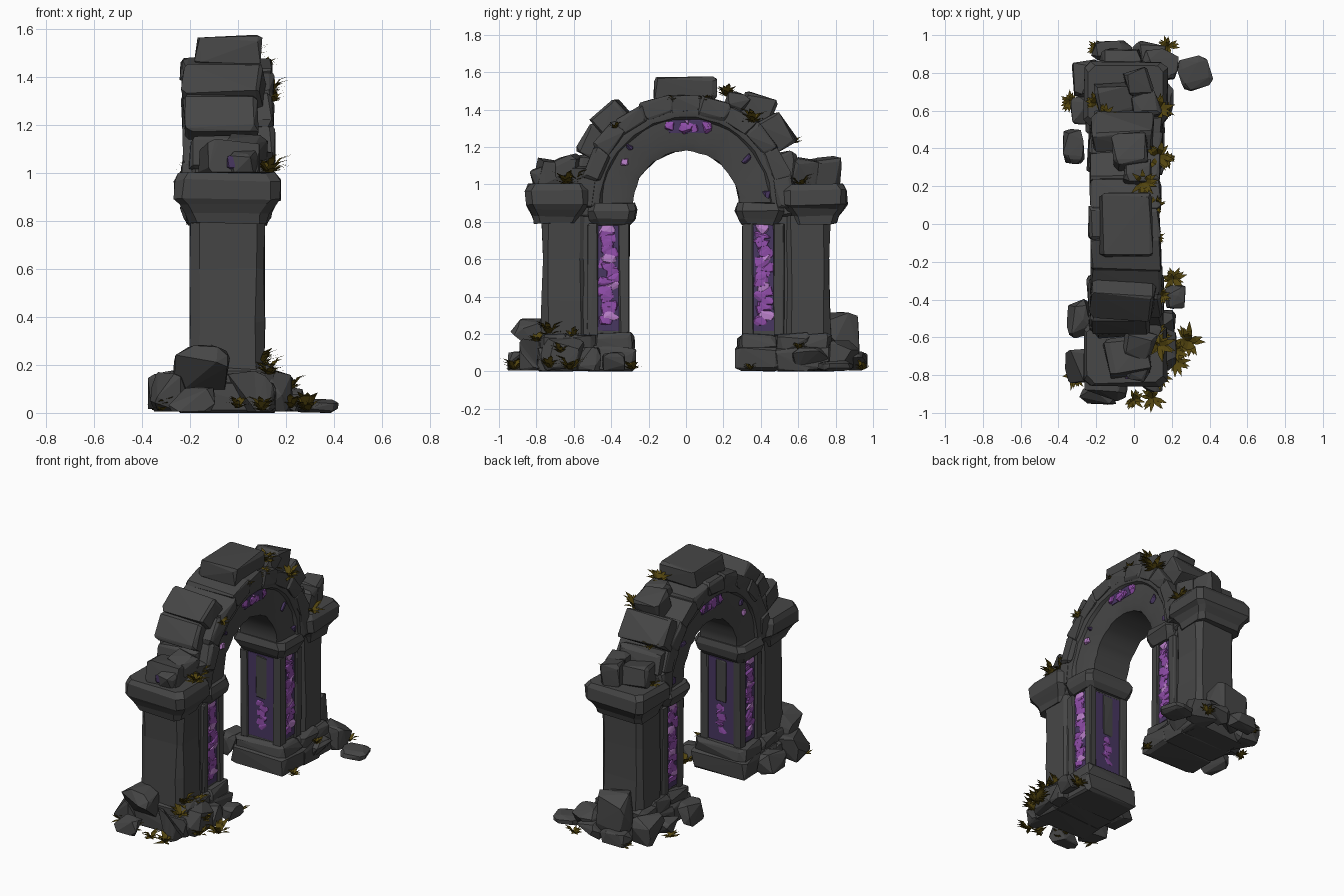
import bpy, bmesh, math, random
from mathutils import Vector, Euler

if "Cube" in bpy.data.objects:
    bpy.data.objects.remove(bpy.data.objects["Cube"])

random.seed(7)
CX = -0.045  # centre of the wall thickness


def material(name, rgb):
    m = bpy.data.materials.new(name)
    m.diffuse_color = (*rgb, 1)
    m.use_nodes = True
    m.node_tree.nodes["Principled BSDF"].inputs["Base Color"].default_value = m.diffuse_color
    return m


STONE = material("dark_stone", (0.062, 0.062, 0.062))
DEEP = material("deep_purple", (0.065, 0.038, 0.12))
GEM = material("purple_crystal", (0.28, 0.075, 0.40))
PALE = material("pale_crystal", (0.5, 0.22, 0.6))
GRASS = material("dry_grass", (0.09, 0.062, 0.005))


def finish(name, bm, mat):
    bmesh.ops.recalc_face_normals(bm, faces=bm.faces)
    me = bpy.data.meshes.new(name)
    bm.to_mesh(me)
    bm.free()
    me.materials.append(mat)
    ob = bpy.data.objects.new(name, me)
    bpy.context.collection.objects.link(ob)
    return ob


def hull(name, pts, mat=STONE):
    bm = bmesh.new()
    for p in pts:
        bm.verts.new(p)
    r = bmesh.ops.convex_hull(bm, input=bm.verts)
    junk = {g for k in ("geom_interior", "geom_unused") for g in r[k]
            if isinstance(g, bmesh.types.BMVert)}
    bmesh.ops.delete(bm, geom=list(junk), context='VERTS')
    return finish(name, bm, mat)


def block(name, c, size, chip=0.02, jit=0.006, mat=STONE, rot=(0, 0, 0), taper=0):
    """Hewn block: box whose corners are irregularly chipped."""
    R, h, pts = Euler(rot).to_matrix(), [s / 2 for s in size], []
    for i in range(8):
        s = [1 if i >> k & 1 else -1 for k in range(3)]
        for ax in range(3):
            p = Vector([s[k] * (h[k] - (0 if k == ax else min(chip, h[k] * .6) * random.uniform(.3, 1)))
                        for k in range(3)])
            p += Vector([random.uniform(-jit, jit) for _ in range(3)])
            if p.z < 0:
                p.y *= 1 - taper
            q = R @ p + Vector(c)
            q.z = max(q.z, 0)
            pts.append(q)
    return hull(name, pts, mat)


def boulder(name, c, size, mat=STONE, n=22):
    """Faceted boulder with boxy rounding, clipped by the ground."""
    pts = []
    for _ in range(n):
        d = Vector([random.gauss(0, 1) for _ in range(3)]).normalized()
        d = Vector([math.copysign(abs(v) ** .55, v) for v in d])
        p = Vector([c[k] + d[k] * size[k] * .5 for k in range(3)])
        p.z = max(p.z, 0.005)
        pts.append(p)
    return hull(name, pts, mat)


def loft(name, cy, rings):
    """Stack of chamfered rectangles: (z, half x, half y)."""
    bm = bmesh.new()
    loops = []
    for z, hx, hy in rings:
        k = .035
        out = [(hx, hy - k), (hx - k, hy), (-hx + k, hy), (-hx, hy - k),
               (-hx, -hy + k), (-hx + k, -hy), (hx - k, -hy), (hx, -hy + k)]
        loops.append([bm.verts.new((CX + x + random.uniform(-.006, .006), cy + y + random.uniform(-.006, .006),
                                    z + random.uniform(-.006, .006))) for x, y in out])
    for a, b in zip(loops, loops[1:]):
        for i in range(8):
            bm.faces.new((a[i], a[(i + 1) % 8], b[(i + 1) % 8], b[i]))
    bm.faces.new(loops[0])
    bm.faces.new(loops[-1])
    return finish(name, bm, STONE)


def tuft(c, r=0.08, n=22):
    """Clump of bent pointed blades."""
    bm = bmesh.new()
    c = Vector(c)
    for _ in range(n):
        a, up, L = random.uniform(0, 6.28), random.uniform(.1, 1.2), r * random.uniform(.6, 1.1)
        d = Vector((math.cos(a), math.sin(a), 0))
        w = Vector((-d.y, d.x, 0)) * r * .16
        mid = c + d * L * .5 + Vector((0, 0, L * .6 * up))
        tip = c + d * L + Vector((0, 0, L * .75 * up))
        v = [bm.verts.new(p) for p in (c - w * .6, c + w * .6, mid + w, mid - w, tip)]
        bm.faces.new(v[:4])
        bm.faces.new((v[3], v[2], v[4]))
    return finish("grass_tuft", bm, GRASS)


# Two pillars
for s in (-1, 1):
    block("pillar_core", (CX, s * .46, .48), (.27, .28, .76), .01)
    loft("outer_pilaster", s * .65, [(.15, .158, .125), (.38, .154, .122), (.6, .152, .12), (.83, .155, .122)])
    loft("outer_capital", s * .69, [(.79, .165, .12), (.83, .175, .13), (.87, .20, .155),
                                    (.89, .22, .17), (.97, .22, .17), (1.0, .20, .15)])
    loft("inner_impost", s * .395, [(.785, .16, .10), (.815, .18, .12), (.86, .195, .13), (.90, .18, .12)])
    block("capital_filler", (CX, s * .53, .93), (.30, .10, .20), .02)
    # stone footings
    for cy, w, hx in ((.385, .23, .40), (.57, .2, .41), (.70, .19, .41)):
        block("lower_footing", (CX, s * cy, .065), (hx, w, .13), .03, .01)
        block("upper_footing", (CX, s * cy, .155), (hx - .03, w - .02, .09), .035, .01)
    # purple niche on the side facing the opening
    block("inner_niche_panel", (CX, s * .318, .49), (.20, .008, .56), .003, 0, DEEP)
    block("inner_niche_slab", (CX, s * .314, .62), (.075, .008, .28), .01, .003)
    for i in range(6):
        boulder("niche_crystal", (CX + random.uniform(-.02, .02), s * .315, .29 + .03 * i),
                (.07, .014, .05), GEM, 12)
    for t in (-1, 1):
        x = CX + t * .135
        block("inner_corner_rib", (CX + t * .125, s * .331, .49), (.055, .058, .6), .01, .004)
        block("middle_rib", (CX + t * .13, s * .497, .49), (.05, .055, .6), .01, .004)
        block("side_niche_panel", (x, s * .415, .5), (.009, .13, .57), .003, 0, DEEP)
        # crystal column in the side niche
        for i in range(20):
            boulder("side_crystal", (x + t * .003, s * .413 + random.uniform(-.02, .02), .275 + .0255 * i),
                    (.026, random.uniform(.075, .1), .06), PALE if i % 6 == 1 else GEM, 14)

# Arch ring swept around the opening
ZC = .885
half = [(.285, .135), (.33, .15), (.45, .155), (.46, .172), (.50, .18), (.535, .17)]
prof = [(r, h) for r, h in half] + [(r, -h) for r, h in reversed(half)]
bm = bmesh.new()
rings = []
for i in range(25):
    a = math.pi * i / 24
    row = []
    for r, h in prof:
        q = r + random.uniform(-.005, .005)
        row.append(bm.verts.new((CX + h + random.uniform(-.004, .004), q * math.cos(a), ZC + q * math.sin(a) * 1.03)))
    rings.append(row)
n = len(prof)
for a, b in zip(rings, rings[1:]):
    for i in range(n):
        bm.faces.new((a[i], a[(i + 1) % n], b[(i + 1) % n], b[i]))
bm.faces.new(rings[0])
bm.faces.new(rings[-1])
ring = finish("arch_ring", bm, STONE)
bpy.context.view_layer.objects.active = ring
ring.select_set(True)
bpy.ops.object.shade_smooth_by_angle(angle=math.radians(30))

# Outer arch stones
N = 11
for i in range(N):
    a = math.pi * (i + .5) / N
    r = .53 + random.uniform(-.006, .01)
    block("arch_stone", (CX + random.uniform(-.008, .008), r * math.cos(a), ZC + r * math.sin(a) * 1.02),
          (.375, .178, .095), .022, .008, rot=(a - math.pi / 2, 0, 0), taper=.08)
block("keystone", (-.04, -.005, 1.51), (.27, .33, .12), .025, .008)
for c, size, rx in (((-.06, -.40, 1.355), (.33, .18, .13), .75), ((-.07, -.50, 1.23), (.30, .17, .11), 1.05),
                    ((-.02, .385, 1.40), (.18, .17, .14), -.35), ((-.06, .48, 1.275), (.32, .19, .14), -.95),
                    ((.02, .27, 1.44), (.14, .12, .09), -.4), ((-.05, .545, 1.10), (.30, .14, .10), -1.4),
                    ((-.06, -.545, 1.08), (.28, .14, .09), 1.4)):
    block("loose_arch_block", c, size, .025, .01, rot=(rx, 0, random.uniform(-.1, .1)))

# Purple crystals set in the arch faces
for t in (-1, 1):
    block("arch_purple_plate", (CX + t * .154, .015, 1.31), (.008, .22, .07), .015, .003, DEEP)
    for y, z, w, m in ((-.085, 1.31, .055, GEM), (.005, 1.31, .09, GEM), (.045, 1.30, .045, GEM),
                       (.11, 1.305, .065, GEM), (.0, 1.33, .03, PALE), (.12, 1.315, .03, PALE),
                       (-.33, 1.12, .045, PALE), (.32, 1.14, .06, DEEP), (.43, .945, .05, DEEP),
                       (-.30, 1.20, .04, DEEP)):
        boulder("arch_crystal", (CX + t * .155, y, z), (.03, w, w), m, 14)

# Rubble on the capitals
for c, size in (((-.03, -.70, 1.05), (.22, .20, .15)), ((.03, -.63, 1.10), (.15, .14, .10)),
                ((.02, -.77, 1.04), (.12, .10, .10)), ((-.10, .66, 1.05), (.20, .16, .14)),
                ((.02, .75, 1.06), (.13, .14, .16)), ((.06, .63, 1.06), (.14, .12, .15)),
                ((.05, -.56, 1.03), (.16, .10, .14))):
    block("capital_rubble", c, size, .03, .012, rot=(random.uniform(-.2, .2), .1, random.uniform(-.3, .3)))
block("purple_rubble_face", (.0, -.815, 1.045), (.09, .009, .05), .01, .003, DEEP)

# Rocks around the feet
for c, size in (((-.15, -.82, .13), (.25, .25, .31)), ((-.28, -.74, .08), (.17, .22, .20)),
                ((.05, -.82, .08), (.22, .17, .20)), ((.13, -.66, .09), (.20, .24, .20)),
                ((.22, -.385, .05), (.13, .13, .11)), ((-.29, -.50, .07), (.13, .21, .15)),
                ((-.18, -.91, .05), (.22, .10, .12)), ((.16, -.52, .06), (.13, .14, .15)),
                ((-.06, .84, .18), (.25, .19, .31)), ((-.25, .77, .09), (.17, .21, .20)),
                ((-.32, .41, .08), (.13, .19, .17)), ((.14, .84, .08), (.20, .18, .18)),
                ((.08, .91, .05), (.18, .12, .12)), ((.15, .66, .06), (.13, .2, .14)),
                ((-.12, .92, .05), (.22, .11, .11)), ((-.28, .60, .06), (.12, .15, .12))):
    boulder("foot_rock", c, size)
block("fallen_slab", (.32, .80, .028), (.16, .17, .05), .05, .006, rot=(0, 0, .3))

# Grass on the ground and in the joints
for c, r in (((.10, -.92, .01), .075), ((.29, -.62, .01), .10), ((.21, -.29, .01), .07), ((-.32, -.80, .01), .075),
             ((-.19, .93, .01), .06), ((.18, .94, .01), .06), ((-.34, .65, .01), .06), ((.22, -.73, .02), .08),
             ((.09, -.73, .19), .09), ((.13, -.80, .16), .08), ((.13, -.61, .18), .07), ((.22, -.67, .10), .07),
             ((.17, .6, .12), .05), ((.0, -.93, .02), .06), ((-.15, -.9, .02), .07),
             ((.13, -.64, 1.0), .09), ((.11, -.58, 1.02), .07), ((.13, .61, 1.0), .085), ((-.2, .64, 1.0), .07),
             ((.05, .22, 1.47), .08), ((.13, .36, 1.33), .085), ((.12, .10, 1.44), .05), ((.12, -.07, 1.44), .05),
             ((.15, -.38, 1.30), .05), ((.18, .34, .01), .05), ((-.15, .58, 1.22), .06)):
    tuft(c, r)
